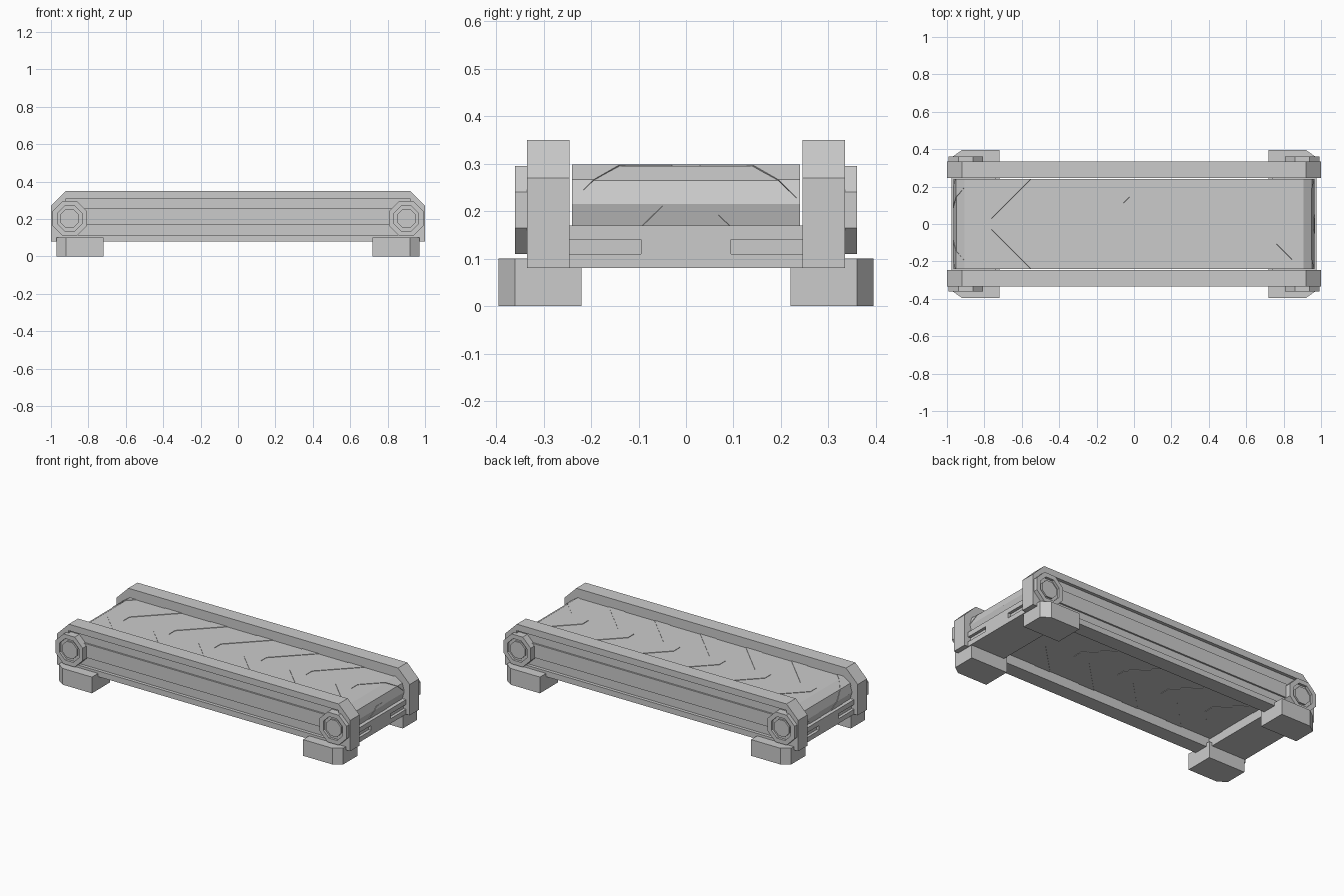
import bpy, bmesh, math
from mathutils import Vector

if "Cube" in bpy.data.objects:
    bpy.data.objects.remove(bpy.data.objects["Cube"])


def to_object(name, bm):
    bmesh.ops.recalc_face_normals(bm, faces=bm.faces)
    mesh = bpy.data.meshes.new(name)
    bm.to_mesh(mesh)
    bm.free()
    ob = bpy.data.objects.new(name, mesh)
    bpy.context.collection.objects.link(ob)
    return ob


def prism(name, pts, axis, lo, hi):
    """Extrude a 2D outline along an axis between lo and hi."""
    place = {'x': lambda p, d: (d, p[0], p[1]),
             'y': lambda p, d: (p[0], d, p[1]),
             'z': lambda p, d: (p[0], p[1], d)}[axis]
    bm = bmesh.new()
    a = [bm.verts.new(place(p, lo)) for p in pts]
    b = [bm.verts.new(place(p, hi)) for p in pts]
    bm.faces.new(a)
    bm.faces.new(b)
    for i in range(len(pts)):
        j = (i + 1) % len(pts)
        bm.faces.new((a[i], a[j], b[j], b[i]))
    return to_object(name, bm)


def rect(x0, x1, y0, y1):
    return [(x0, y0), (x1, y0), (x1, y1), (x0, y1)]


def octagon(cx, cz, apothem):
    r = apothem / math.cos(math.pi / 8)
    return [(cx + r * math.cos(math.pi * (2 * i + 1) / 8),
             cz + r * math.sin(math.pi * (2 * i + 1) / 8)) for i in range(8)]


def cut(ob, cutter):
    mod = ob.modifiers.new("cut", 'BOOLEAN')
    mod.operation = 'DIFFERENCE'
    mod.solver = 'EXACT'
    mod.object = cutter
    bpy.context.view_layer.objects.active = ob
    bpy.ops.object.modifier_apply(modifier=mod.name)
    bpy.data.objects.remove(cutter)


# Side rails with a long recess and a raised centre ridge
rail = [(-1, .08), (1, .08), (1, .27), (.92, .35), (-.92, .35), (-1, .27)]
for s, side in ((-1, "front"), (1, "back")):
    ob = prism(side + "_rail", rail, 'y', s * .245, s * .335)
    cut(ob, prism("cutter", rect(-.92, .92, .115, .31), 'y', s * .315, s * .4))
    prism(side + "_rail_ridge", rect(-.9, .9, .17, .255), 'y', s * .31, s * .325)

    for e, end in ((-1, "left"), (1, "right")):
        tag = side + "_" + end
        # Octagonal roller hub with a ring groove around the bolt
        hub = prism(tag + "_hub", octagon(e * .9, .2025, .0925), 'y', s * .3, s * .36)
        cut(hub, prism("cutter", octagon(e * .9, .2025, .066), 'y', s * .345, s * .4))
        prism(tag + "_hub_bolt", octagon(e * .9, .2025, .05), 'y', s * .34, s * .355)
        # Foot with chamfered outer corner
        foot = [(.72, .22), (.97, .22), (.97, .36), (.92, .395), (.72, .395)]
        prism(tag + "_foot", [(e * x, s * y) for x, y in foot], 'z', 0, .1)

# End beams with two open slots in the outer face
half = [(.245, .08), (.245, .11), (.095, .11), (.095, .14), (.245, .14), (.245, .17)]
slotted = half + [(-y, z) for y, z in reversed(half)]
for e, end in ((-1, "left"), (1, "right")):
    prism(end + "_end_beam", rect(-.245, .245, .08, .17), 'x', e * .74, e * .957)
    prism(end + "_end_beam_face", slotted, 'x', e * .957, e * .975)

# Belt body
nose = [(.905, .295), (.95, .265), (.965, .215), (.95, .165), (.905, .135)]
loop = [Vector(p) for p in nose + [(-x, z) for x, z in reversed(nose)]]
prism("belt", loop, 'y', -.24, .24)

# Raised chevrons wrapped around the belt loop
n = len(loop)
lens = [(loop[(i + 1) % n] - loop[i]).length for i in range(n)]
total = sum(lens)
starts = [sum(lens[:i]) for i in range(n + 1)]


def wrap(s, h):
    s %= total
    i = max(k for k in range(n) if starts[k] <= s + 1e-6)
    t = (s - starts[i]) / lens[i]

    def raised(k):
        p = loop[k % n]
        d1 = (p - loop[(k - 1) % n]).normalized()
        d2 = (loop[(k + 1) % n] - p).normalized()
        m = Vector((-d1.y - d2.y, d1.x + d2.x)).normalized()
        return p + m * h
    return raised(i).lerp(raised(i + 1), t)


count, width = 13, .11
pitch = total / count
bm = bmesh.new()
for k in range(count):
    c = .765 - .905 + k * pitch            # arc position of trailing edge
    ys = [-.24, -.03, .03, .24]
    rows = [[[bm.verts.new((c - w + abs(y), y, h)) for y in ys]
             for w in (width, 0)] for h in (0, 1)]
    (a, b), (d, f) = rows
    for i in range(3):
        for q in ((a[i], a[i + 1], b[i + 1], b[i]), (d[i], d[i + 1], f[i + 1], f[i]),
                  (a[i], a[i + 1], d[i + 1], d[i]), (b[i], b[i + 1], f[i + 1], f[i])):
            bm.faces.new(q)
    for i in (0, 3):
        bm.faces.new((a[i], b[i], f[i], d[i]))
for turn in (-total, 0, total):            # fold lines
    for s in starts[:-1]:
        bmesh.ops.bisect_plane(bm, geom=bm.verts[:] + bm.edges[:] + bm.faces[:],
                               dist=1e-5, plane_co=(s + turn, 0, 0), plane_no=(1, 0, 0))
for v in bm.verts:
    p = wrap(v.co.x, .003 if v.co.z > .5 else -.002)
    v.co = (p.x, v.co.y, p.y)
to_object("belt_chevrons", bm)
